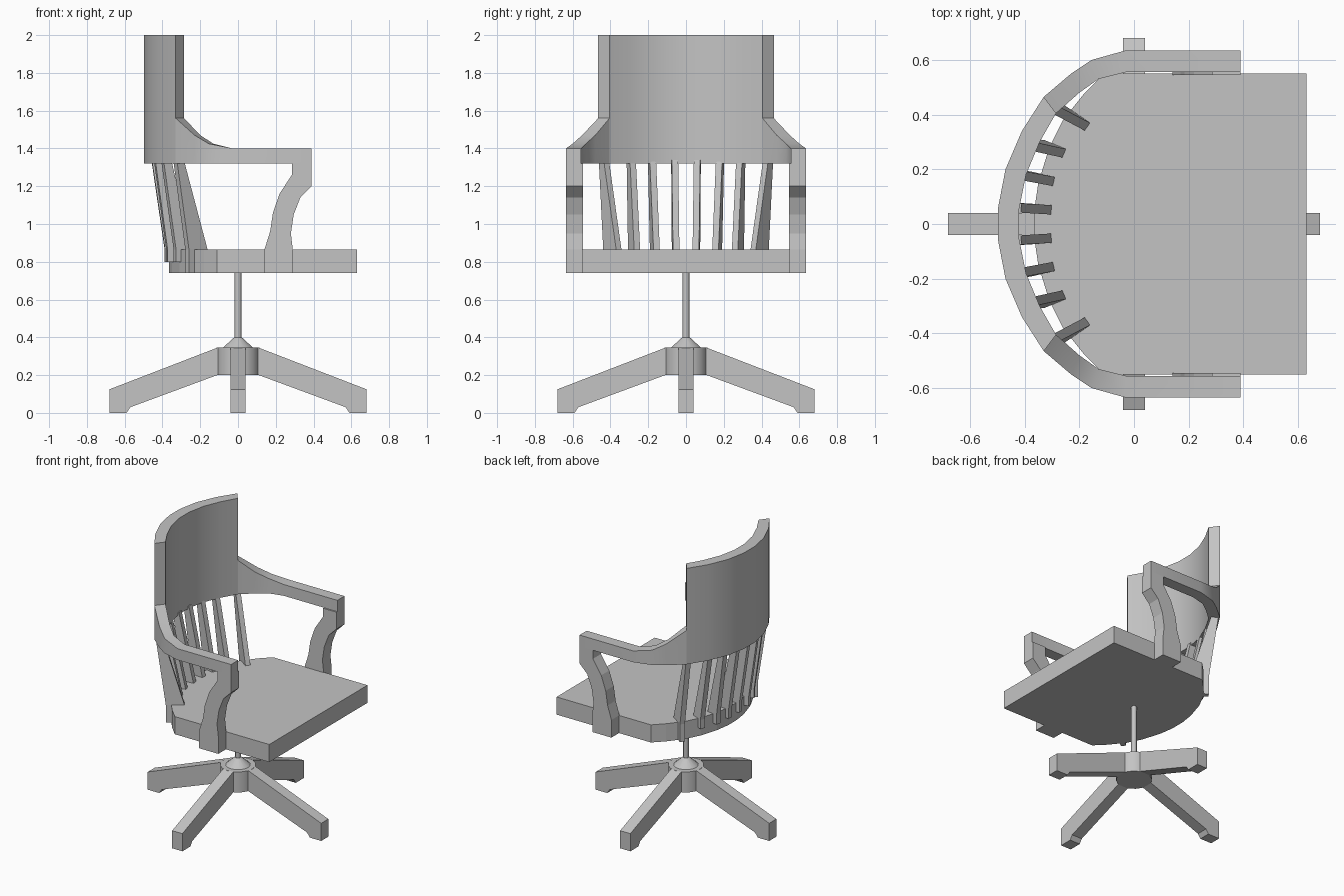
import bpy, bmesh, math
from mathutils import Matrix, Vector

if "Cube" in bpy.data.objects:
    bpy.data.objects.remove(bpy.data.objects["Cube"], do_unlink=True)

GREY = (0.55, 0.55, 0.55, 1)
grey = bpy.data.materials.new("plain grey")
grey.use_nodes = True
grey.diffuse_color = GREY
grey.node_tree.nodes["Principled BSDF"].inputs["Base Color"].default_value = GREY


def finish(name, bm, smooth=False):
    bmesh.ops.recalc_face_normals(bm, faces=bm.faces)
    mesh = bpy.data.meshes.new(name)
    bm.to_mesh(mesh)
    bm.free()
    mesh.materials.append(grey)
    obj = bpy.data.objects.new(name, mesh)
    bpy.context.collection.objects.link(obj)
    if smooth:
        bpy.ops.object.select_all(action="DESELECT")
        obj.select_set(True)
        bpy.context.view_layer.objects.active = obj
        bpy.ops.object.shade_smooth_by_angle(angle=math.radians(35))
    return obj


def loft(name, rings, smooth=False):
    """Skin a row of matching closed rings and cap both ends."""
    bm = bmesh.new()
    rows = [[bm.verts.new(p) for p in ring] for ring in rings]
    n = len(rows[0])
    for a, b in zip(rows, rows[1:]):
        for i in range(n):
            j = (i + 1) % n
            bm.faces.new((a[i], a[j], b[j], b[i]))
    bm.faces.new(rows[0])
    bm.faces.new(rows[-1])
    return finish(name, bm, smooth)


def cone(name, r1, r2, z1, z2, sides):
    bm = bmesh.new()
    bmesh.ops.create_cone(bm, cap_ends=True, segments=sides, radius1=r1, radius2=r2,
                          depth=z2 - z1, matrix=Matrix.Translation((0, 0, (z1 + z2) / 2)))
    return finish(name, bm, True)


# Seat: straight front and sides, rounded back
SEAT_LOW, SEAT_TOP = 0.74, 0.865
half = [(0.63, 0.55), (-0.11, 0.55), (-0.18, 0.48), (-0.26, 0.38),
        (-0.31, 0.28), (-0.35, 0.15), (-0.365, 0.05)]
outline = half + [(x, -y) for x, y in reversed(half)]
loft("seat", [[(x, y, z) for x, y in outline] for z in (SEAT_LOW, SEAT_TOP)])

# Curved backrest: outer and inner points of each station
RAIL = 1.32
stations = [(-0.33, 0.465, -0.285, 0.405), (-0.41, 0.34, -0.345, 0.30),
            (-0.47, 0.20, -0.395, 0.18), (-0.497, 0.06, -0.42, 0.055)]
stations += [(a, -b, c, -d) for a, b, c, d in reversed(stations)]


def section(a, b, c, d, top):
    return [(a, b, RAIL), (a, b, top), (c, d, top), (c, d, RAIL)]


loft("backrest", [section(*s, 2.0) for s in stations], True)

# Arms sweep up into the backrest
arm = [(0.39, 0.635, 0.39, 0.555, 1.40), (-0.03, 0.635, -0.03, 0.555, 1.40),
       (-0.155, 0.60, -0.13, 0.53, 1.425), (-0.23, 0.55, -0.20, 0.48, 1.47),
       (-0.33, 0.465, -0.285, 0.405, 1.56)]
support = [(0.285, 1.32), (0.39, 1.32), (0.39, 1.20), (0.33, 1.14), (0.295, 1.05),
           (0.28, 0.95), (0.29, 0.865), (0.29, 0.74), (0.14, 0.74), (0.14, 0.865),
           (0.17, 0.96), (0.185, 1.06), (0.22, 1.16), (0.285, 1.26)]
for side, label in ((1, "left"), (-1, "right")):
    loft(label + "_arm", [section(a, side * b, c, side * d, t) for a, b, c, d, t in arm], True)
    loft(label + "_arm_support",
         [[(x, side * y, z) for x, z in support] for y in (0.545, 0.635)])


# Leaning slats, with their long side facing the middle of the seat
def slat(name, foot, head, foot_length, low):
    out = Vector((foot[0] - 0.2, foot[1] * 0.75)).normalized()
    across = Vector((-out.y, out.x)) * 0.017
    rings = []
    for centre, length, z in ((foot, foot_length, low), (foot, foot_length, SEAT_TOP),
                              (head, 0.045, RAIL + 0.02)):
        c, r = Vector(centre), out * length / 2
        rings.append([(*p, z) for p in (c + r + across, c - r + across,
                                        c - r - across, c + r - across)])
    loft(name, rings)


slats = [((-0.345, 0.055), (-0.435, 0.06)), ((-0.335, 0.165), (-0.42, 0.18)),
         ((-0.295, 0.275), (-0.38, 0.29)), ((-0.22, 0.39), (-0.315, 0.435))]
for side, label in ((1, "left"), (-1, "right")):
    for i, (foot, head) in enumerate(slats):
        outer = i == len(slats) - 1
        slat(f"{label}_slat_{i + 1}", (foot[0], side * foot[1]), (head[0], side * head[1]),
             0.12 if outer else 0.085, SEAT_LOW if outer else 0.80)

# Post, collar and hub
cone("post", 0.018, 0.018, 0.36, 0.75, 12)
cone("collar", 0.08, 0.02, 0.345, 0.40, 16)
cone("hub", 0.115, 0.115, 0.20, 0.345, 16)

# Four sloping legs
leg = [(0.06, 0.345), (0.11, 0.345), (0.68, 0.125), (0.68, 0.0), (0.59, 0.0),
       (0.57, 0.03), (0.11, 0.20), (0.06, 0.20)]
for i, label in enumerate(("front", "left", "back", "right")):
    turn = Matrix.Rotation(i * math.pi / 2, 3, "Z")
    loft(label + "_leg", [[turn @ Vector((x, y, z)) for x, z in leg] for y in (-0.04, 0.04)])
